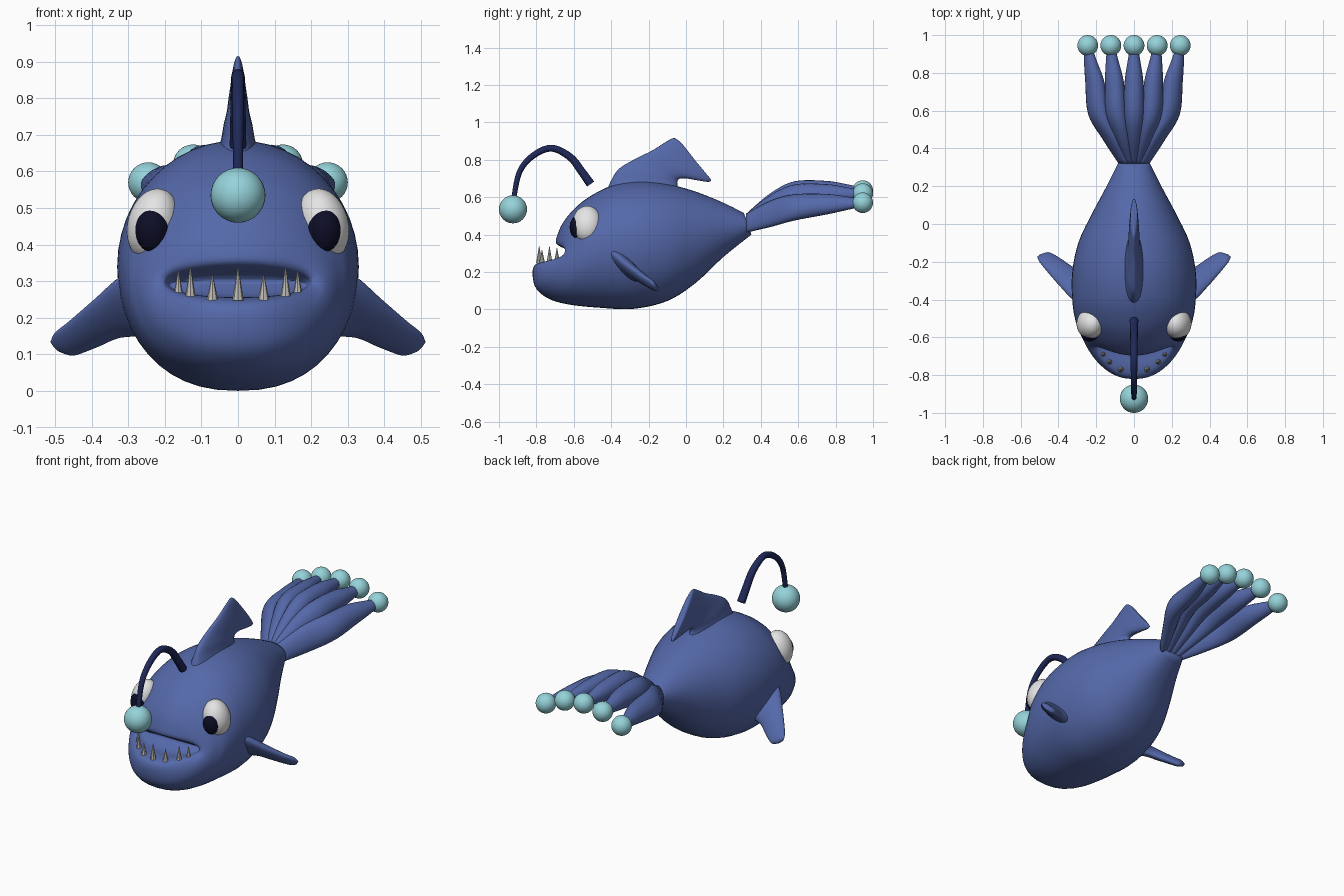
import bpy, bmesh, math
from mathutils import Vector, Matrix

cube = bpy.data.objects.get("Cube")
if cube:
    bpy.data.objects.remove(cube)


def material(name, r, g, b):
    m = bpy.data.materials.new(name)
    m.use_nodes = True
    m.diffuse_color = (r, g, b, 1)
    m.node_tree.nodes["Principled BSDF"].inputs["Base Color"].default_value = (r, g, b, 1)
    return m


BLUE = material("skin blue", .09, .14, .40)
NAVY = material("stalk navy", .014, .022, .10)
GLOW = material("orb aqua", .30, .65, .70)
WHITE = material("eye white", .78, .78, .78)
BLACK = material("pupil black", .004, .004, .02)
TOOTH = material("tooth grey", .50, .49, .46)


def finish(name, bm, mat, smooth=True):
    bmesh.ops.recalc_face_normals(bm, faces=bm.faces)
    mesh = bpy.data.meshes.new(name)
    bm.to_mesh(mesh)
    bm.free()
    mesh.materials.append(mat)
    for p in mesh.polygons:
        p.use_smooth = smooth
    obj = bpy.data.objects.new(name, mesh)
    bpy.context.collection.objects.link(obj)
    return obj


def spline(rows, steps):
    """Catmull-Rom interpolation through rows of numbers."""
    out = []
    for i in range(len(rows) - 1):
        p0, p1 = rows[max(i - 1, 0)], rows[i]
        p2, p3 = rows[i + 1], rows[min(i + 2, len(rows) - 1)]
        for s in range(steps):
            t = s / steps
            out.append([b + .5 * t * (c - a + t * (2*a - 5*b + 4*c - d + t * (3*(b - c) + d - a)))
                        for a, b, c, d in zip(p0, p1, p2, p3)])
    return out + [list(rows[-1])]


def loft(name, stations, side, mat, steps=5, sides=32, fullness=1.0):
    """Skin oval rings, each spanning point A to point B with a half width and a bend in y."""
    bm = bmesh.new()
    rings = []
    for r in spline(stations, steps):
        a, b, w, bend = Vector(r[0:3]), Vector(r[3:6]), max(r[6], .001), r[7]
        ring = []
        for k in range(sides):
            t = 2 * math.pi * k / sides
            c, s = math.cos(t), math.sin(t)
            power = fullness if s < 0 else 1
            p = (a + b) / 2 + (a - b) / 2 * s
            p += side * w * math.copysign(abs(c) ** power, c)
            p.y += bend * c * c
            ring.append(bm.verts.new(p))
        rings.append(ring)
    for q, r in zip(rings, rings[1:]):
        for k in range(sides):
            n = (k + 1) % sides
            bm.faces.new((q[k], q[n], r[n], r[k]))
    bm.faces.new(rings[0])
    bm.faces.new(rings[-1])
    return finish(name, bm, mat)


def ball(name, centre, radii, mat, rot=Matrix()):
    bm = bmesh.new()
    bmesh.ops.create_uvsphere(bm, u_segments=32, v_segments=16, radius=1)
    bm.transform(Matrix.Translation(centre) @ rot @ Matrix.Diagonal((*radii, 1)))
    return finish(name, bm, mat)


X = Vector((1, 0, 0))

# Body, from the tail root to the lips and into the mouth
body = [  # top y, z, bottom y, z, half width, bend of the sides
    (.31, .515, .35, .40, .08, 0), (.20, .57, .20, .28, .145, 0),
    (.05, .63, .05, .14, .225, 0), (-.10, .67, -.10, .045, .295, 0),
    (-.25, .685, -.28, .003, .328, 0), (-.40, .66, -.45, .008, .325, 0),
    (-.52, .60, -.62, .025, .305, .04), (-.60, .535, -.73, .055, .28, .08),
    (-.66, .46, -.80, .11, .255, .10), (-.69, .39, -.82, .18, .23, .10),
    (-.695, .355, -.81, .235, .205, .10), (-.67, .335, -.76, .255, .195, .08),
    (-.635, .32, -.68, .26, .185, .04), (-.62, .305, -.62, .295, .17, .01)]
loft("body", [(0, a, b, 0, c, d, w, e) for a, b, c, d, w, e in body], X, BLUE,
     sides=48, fullness=.85)

# Dorsal fin, swept back to a hooked tip
dorsal = [  # front y, z, back y, z, half thickness
    (-.43, .62, -.02, .60, .08), (-.40, .69, -.045, .66, .05),
    (-.36, .75, -.04, .695, .04), (-.28, .80, 0, .70, .032),
    (-.18, .85, .06, .69, .028), (-.10, .90, .12, .682, .022),
    (-.06, .915, .132, .695, .018), (-.02, .885, .09, .745, .008)]
loft("dorsal_fin", [(0, a, b, 0, c, d, w, 0) for a, b, c, d, w in dorsal], X, BLUE)

# Paired parts: side fins and eyes
for name, m in (("left", 1), ("right", -1)):
    fin = [(.24, -.43, .34, .24, -.25, .16, .06), (.32, -.40, .31, .32, -.23, .15, .035),
           (.39, -.33, .25, .38, -.19, .125, .028), (.46, -.25, .19, .43, -.16, .105, .022),
           (.50, -.20, .158, .455, -.152, .10, .018), (.512, -.175, .135, .485, -.16, .108, .008)]
    loft(name + "_side_fin", [(m * a, b, c, m * d, e, f, w, 0) for a, b, c, d, e, f, w in fin],
         Vector((0, .65, .76)), BLUE)
    tilt = Matrix.Rotation(-m * .25, 4, 'Y')
    ball(name + "_eye", (m * .232, -.528, .455), (.07, .08, .10), WHITE, tilt)
    ball(name + "_pupil", (m * .235, -.582, .44), (.046, .04, .06), BLACK)

# Tail: five overlapping rays, each ending in an orb
ray = [  # y, outer x, outer z, rise at centre, half height, half width
    (.32, .05, .46, 0, .05, .03), (.45, .12, .51, .04, .07, .045),
    (.58, .185, .545, .07, .07, .056), (.75, .207, .562, .07, .055, .05),
    (.86, .23, .567, .066, .036, .034), (.94, .245, .57, .063, .02, .02)]
for i in range(5):
    f = (i - 2) / 2
    rows = []
    for y, x, z, rise, h, w in ray:
        zc = z + rise * (1 - f * f)
        lean = .2 * h * f
        rows.append((x * f - lean, y, zc + h, x * f + lean, y, zc - h, w, 0))
    loft(f"tail_ray_{i + 1}", rows, X, BLUE, sides=20)
    ball(f"tail_orb_{i + 1}", (.245 * f, .945, .57 + .065 * (1 - f * f)), [.055] * 3, GLOW)

# Lure: arched stalk with a hanging orb
curve = bpy.data.curves.new("lure_stalk", 'CURVE')
curve.dimensions = '3D'
curve.bevel_depth = .02
curve.bevel_resolution = 4
curve.use_fill_caps = True
path = spline([(-.51, .67), (-.56, .74), (-.62, .815), (-.72, .862),
               (-.82, .82), (-.89, .735), (-.92, .60)], 5)
line = curve.splines.new('POLY')
line.points.add(len(path) - 1)
for i, (p, (y, z)) in enumerate(zip(line.points, path)):
    p.co = (0, y, z, 1)
    p.radius = 1.15 - .5 * i / len(path)
line.use_smooth = True
curve.materials.append(NAVY)
bpy.context.collection.objects.link(bpy.data.objects.new("lure_stalk", curve))
ball("lure_orb", (0, -.925, .535), [.075] * 3, GLOW)

# Teeth along the lower jaw
for i, (x, y, h) in enumerate([(0, -.785, .09), (.07, -.77, .07), (.13, -.73, .09), (.163, -.69, .08)]):
    for m in ((1, -1) if x else (1,)):
        bm = bmesh.new()
        bmesh.ops.create_cone(bm, cap_ends=True, segments=8, radius1=.016, radius2=.001, depth=h,
                              matrix=Matrix.Translation((m * x, y, .248 + h / 2)))
        finish(f"tooth_{i + 1}_{'left' if m > 0 else 'right'}", bm, TOOTH, False)
